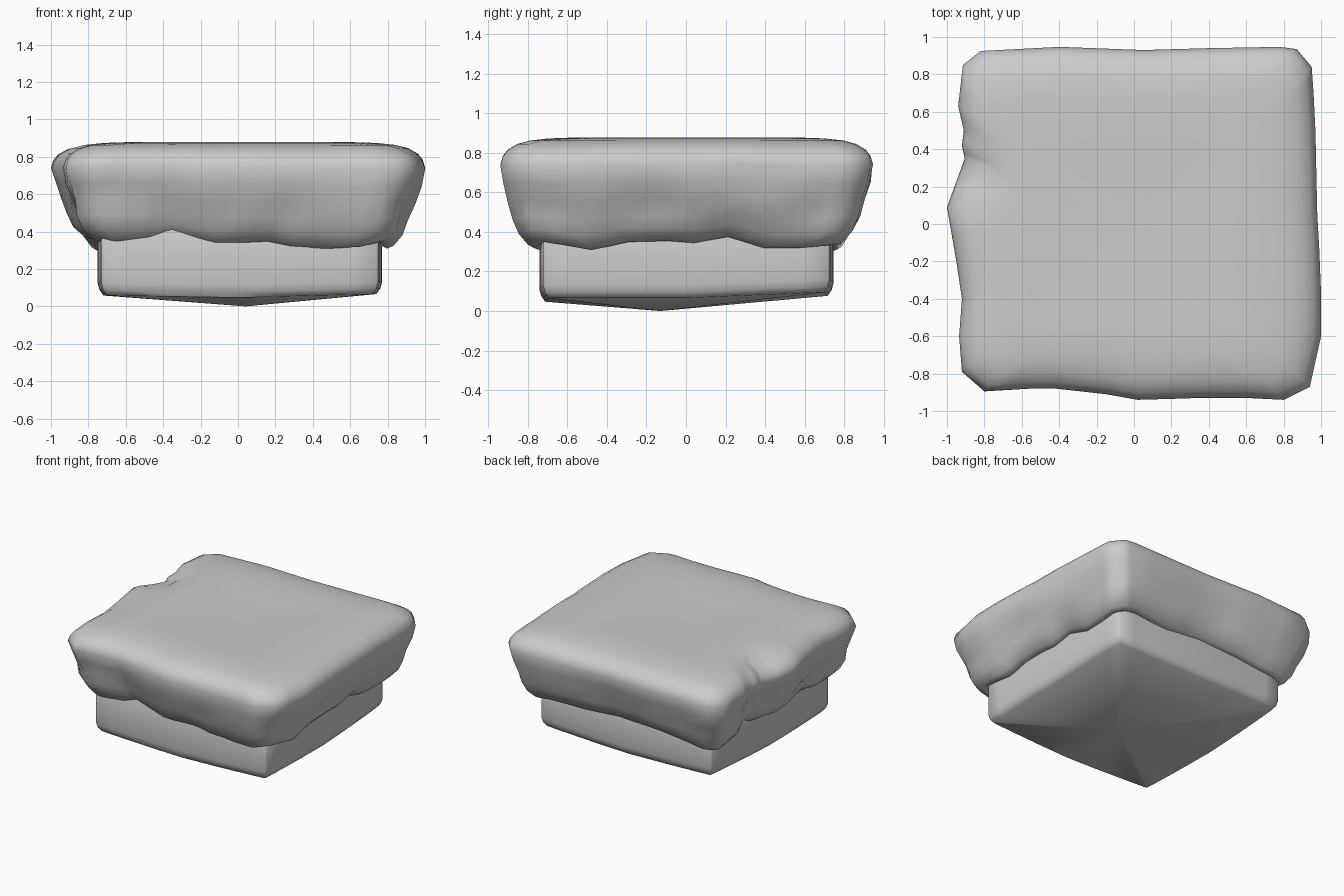
import bpy, bmesh, math
from mathutils import Vector, noise

old = bpy.data.objects.get("Cube")
if old:
    bpy.data.objects.remove(old, do_unlink=True)

grey = bpy.data.materials.new("plain grey")
grey.use_nodes = True
grey.diffuse_color = (0.6, 0.6, 0.6, 1)
grey.node_tree.nodes["Principled BSDF"].inputs["Base Color"].default_value = (0.6, 0.6, 0.6, 1)


def loft(name, rings, cap_start=None, cap_end=None):
    """Skin a stack of closed rings, closing an end with a fan to a point."""
    bm = bmesh.new()
    loops = [[bm.verts.new(p) for p in ring] for ring in rings]
    count = len(loops[0])
    for low, high in zip(loops, loops[1:]):
        for i in range(count):
            j = (i + 1) % count
            bm.faces.new((low[i], low[j], high[j], high[i]))
    for loop, tip in ((loops[0], cap_start), (loops[-1], cap_end)):
        if tip:
            centre = bm.verts.new(tip)
            for i in range(count):
                bm.faces.new((loop[i], loop[(i + 1) % count], centre))
    bmesh.ops.recalc_face_normals(bm, faces=bm.faces)
    mesh = bpy.data.meshes.new(name)
    bm.to_mesh(mesh)
    bm.free()
    mesh.materials.append(grey)
    obj = bpy.data.objects.new(name, mesh)
    bpy.context.collection.objects.link(obj)
    bpy.ops.object.select_all(action="DESELECT")
    bpy.context.view_layer.objects.active = obj
    obj.select_set(True)
    return obj


# Soft draped top: widest outline (x, y) and height of the hem, counter-clockwise
outline = [
    (-.8, -.895, .36), (-.55, -.88, .365), (-.42, -.88, .39), (-.15, -.91, .34),
    (.02, -.94, .35), (.2, -.935, .355), (.35, -.93, .33), (.6, -.93, .32), (.8, -.94, .33),
    (.94, -.87, .36), (1, -.6, .32), (1, -.37, .36), (.99, -.12, .365), (.98, .05, .355),
    (.975, .27, .385), (.97, .5, .33), (.96, .7, .33), (.95, .84, .34),
    (.87, .935, .35), (.78, .947, .36), (.4, .94, .35), (.05, .93, .37), (-.4, .947, .36),
    (-.82, .925, .32),
    (-.915, .85, .31), (-.94, .63, .34), (-.91, .5, .37), (-.92, .42, .40), (-.905, .35, .36),
    (-1, .09, .37), (-.95, -.2, .36), (-.92, -.4, .37), (-.935, -.6, .35), (-.92, -.79, .36),
]
samples = []
for a, b in zip(outline, outline[1:] + outline[:1]):
    samples += [Vector(a), Vector(a).lerp(Vector(b), .5)]

# Outline without its small notches, for the flat middle of the top
total = len(samples)
calm = [sum((samples[(i + k) % total] for k in range(-2, 3)), Vector()) / 5 for i in range(total)]

# Each ring: inward distance, share of the way from hem to rim, fold depth
profile = [(.27, .04, 0), (.20, -.02, 0), (.165, .01, 0), (.115, .11, .02), (.085, .24, .04),
           (.05, .40, .04), (.018, .57, .025), (0, .74, 0), (.012, .82, 0), (.035, .88, 0),
           (.085, .938, 0), (.15, .972, 0), (.24, .992, 0), (.36, 1, 0), (.60, .985, 0)]
rim = .878
rings = []
for inset, share, fold in profile:
    ring = []
    for p in (calm if share > .98 else samples):
        wobble = noise.noise(Vector((p.x * 3.5, p.y * 3.5, share * 3)))
        corner = max(0, min(abs(p.x), abs(p.y)) - .5) * 2.5
        pull = inset * (1 - .2 * corner) if share < .7 else inset
        scale = 1 - pull / .94 + fold * wobble
        z = p.z + (rim - p.z) * share
        if share > .7 and inset < .2 and p.x < -.88:
            z -= .035 * math.exp(-((p.y - .32) / .17) ** 2)
        ring.append((p.x * scale, p.y * scale, z))
    rings.append(ring)
loft("draped_top", rings, cap_end=(0, 0, .862))
bpy.ops.object.shade_smooth()

# Square base: gently bowed walls, small corner cuts, shallow pointed underside
square = []
for side in range(4):
    for t in (-.97, -.8, -.4, 0, .4, .8, .97):
        bow = .725 + .02 * (1 - t * t)
        turn = math.radians(90 * side)
        x, y = t * .738, -bow
        square.append(((x * math.cos(turn) - y * math.sin(turn)) * 1.02,
                       x * math.sin(turn) + y * math.cos(turn), abs(t)))


def base_ring(scale, height):
    return [(x * scale + .01, y * scale + .002, height(x, y, t)) for x, y, t in square]


def edge(x, y, t):
    return .062 + .015 * t + .02 * y + .005 * x


loft("base", [
    base_ring(.95, lambda x, y, t: .56),
    base_ring(1, lambda x, y, t: .52),
    base_ring(1, lambda x, y, t: edge(x, y, t) + .065),
    base_ring(.988, lambda x, y, t: edge(x, y, t) + .03),
    base_ring(.96, edge),
], cap_start=(0, 0, .57), cap_end=(.04, -.13, 0))
bpy.ops.object.shade_smooth_by_angle(angle=math.radians(50))
